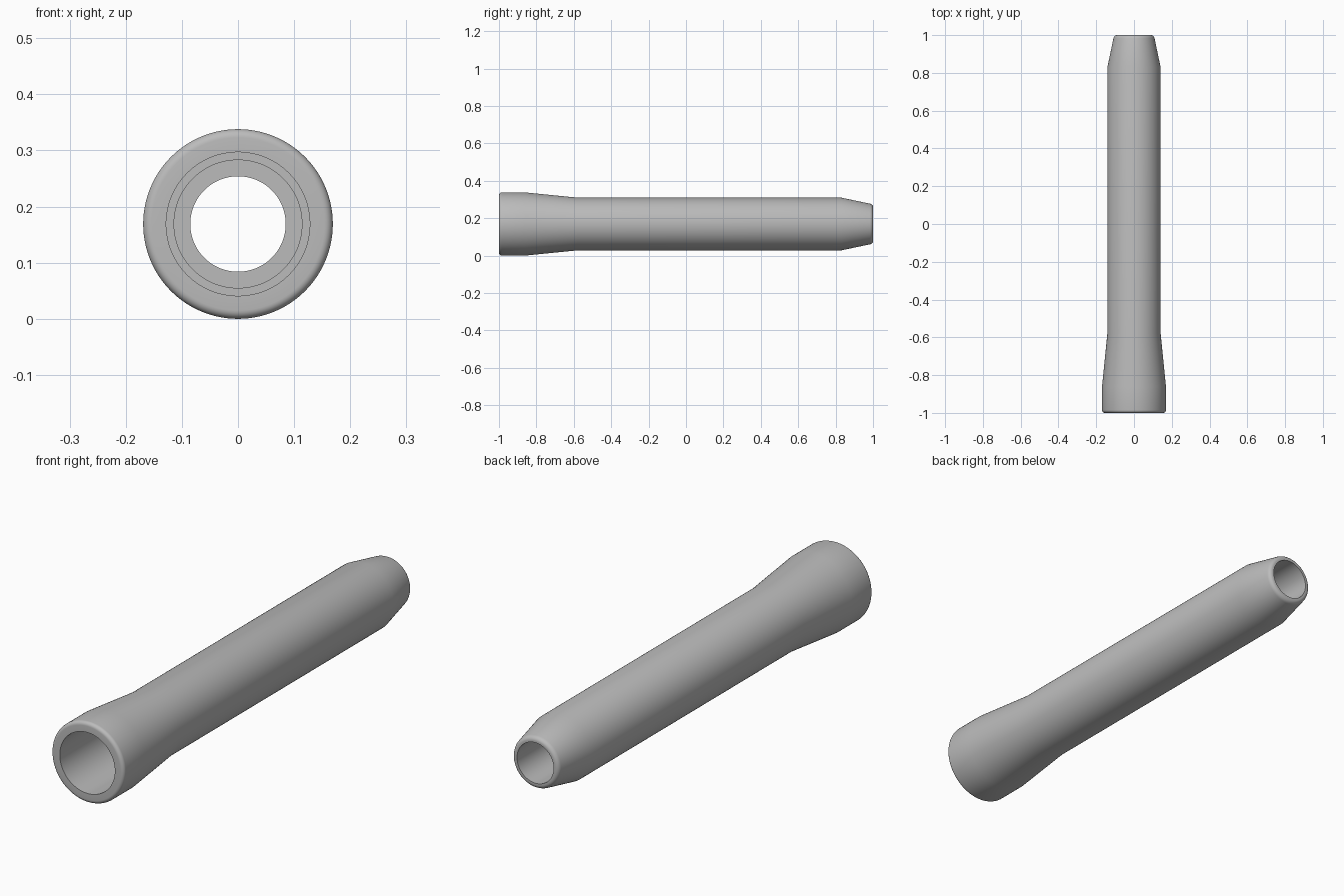
import bpy, bmesh, math
from mathutils import Matrix, Vector

cube = bpy.data.objects.get("Cube")
if cube:
    bpy.data.objects.remove(cube)

SEGMENTS = 128
AXIS_Z = 0.169


def fillet(y, r, size_y, size_r, start, end, steps=6):
    """Quarter-round corner points around centre (y, r)."""
    angles = [math.radians(start + (end - start) * i / steps) for i in range(steps + 1)]
    return [(y + size_y * math.cos(a), r + size_r * math.sin(a)) for a in angles]


# Closed wall profile as (y, radius): outside front to back, then the stepped bore
profile = fillet(-0.985, 0.154, 0.015, 0.015, 180, 90)
profile += [(-0.86, 0.169), (-0.58, 0.141), (0.83, 0.141)]
profile += fillet(0.98, 0.091, 0.02, 0.018, 80, 0)
profile += [(1.0, 0.085), (0.78, 0.085), (0.78, 0.114),
            (-0.6, 0.114), (-0.6, 0.128), (-1.0, 0.128)]

# Revolve the profile about the lengthwise axis
bm = bmesh.new()
verts = [bm.verts.new((r, y, 0)) for y, r in profile]
edges = [bm.edges.new((v, verts[(i + 1) % len(verts)])) for i, v in enumerate(verts)]
bmesh.ops.spin(bm, geom=verts + edges, cent=(0, 0, 0), axis=(0, 1, 0),
               angle=math.tau, steps=SEGMENTS, use_duplicate=False)
bmesh.ops.remove_doubles(bm, verts=bm.verts[:], dist=0.0001)
bmesh.ops.recalc_face_normals(bm, faces=bm.faces[:])
bmesh.ops.transform(bm, matrix=Matrix.Translation(Vector((0, 0, AXIS_Z))), verts=bm.verts[:])
mesh = bpy.data.meshes.new("tube_sleeve")
bm.to_mesh(mesh)
bm.free()

tube = bpy.data.objects.new("tube_sleeve", mesh)
bpy.context.collection.objects.link(tube)

# Plain grey material
grey = bpy.data.materials.new("plain grey")
grey.use_nodes = True
color = (0.5, 0.5, 0.5, 1)
grey.diffuse_color = color
grey.node_tree.nodes["Principled BSDF"].inputs["Base Color"].default_value = color
mesh.materials.append(grey)

# Smooth walls with crisp rims and shoulders
bpy.ops.object.select_all(action="DESELECT")
tube.select_set(True)
bpy.context.view_layer.objects.active = tube
bpy.ops.object.shade_smooth_by_angle(angle=math.radians(30))
